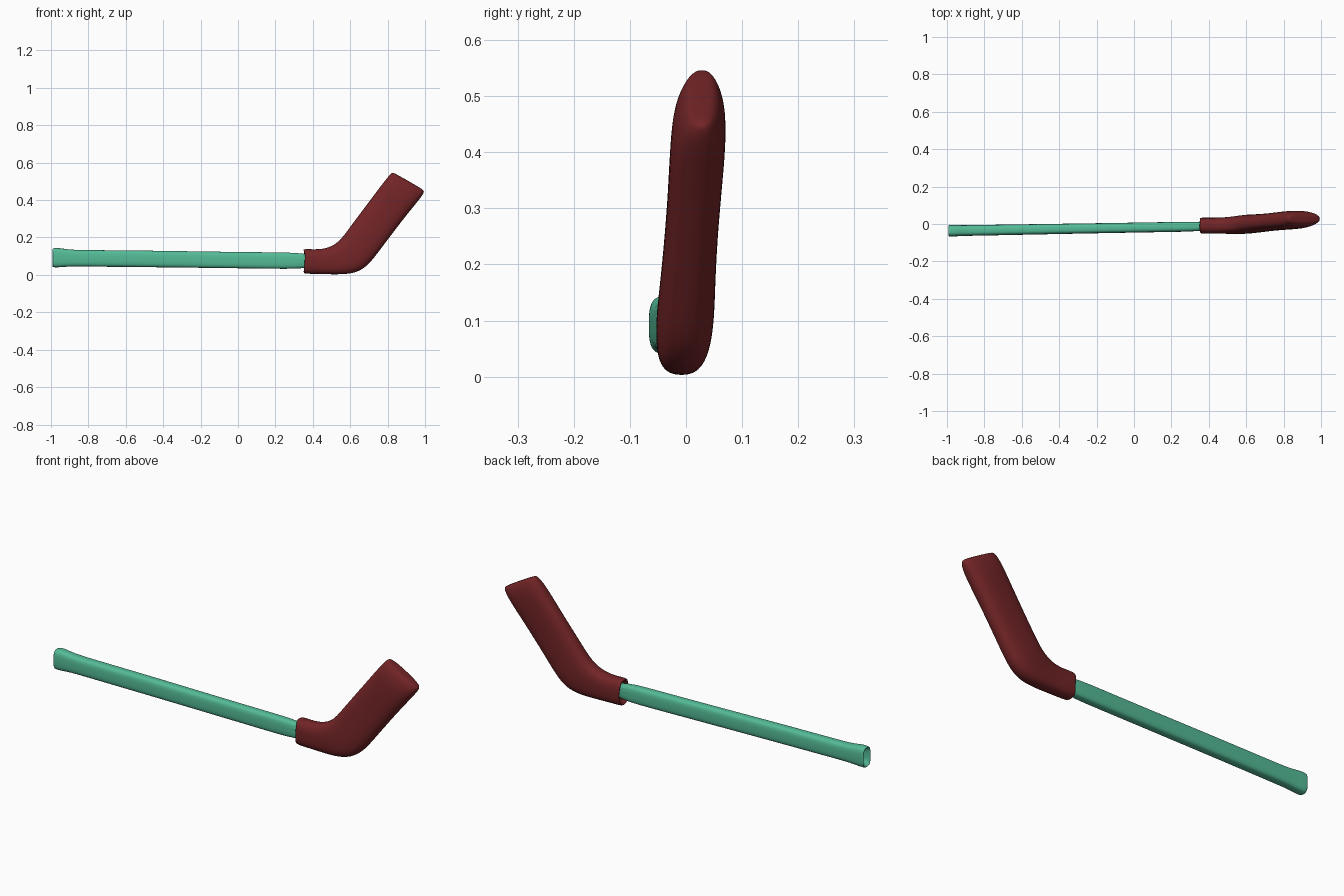
import bpy, bmesh, math, random

random.seed(4)
SIDES = 16


def material(name, rgb):
    m = bpy.data.materials.new(name)
    m.diffuse_color = (*rgb, 1)
    return m


def loft(name, sections, power, mat, ragged_ring=None):
    """Skin rounded-box rings: (bottom x, bottom z, top x, top z, centre y, half width)."""
    bm = bmesh.new()
    rings = []
    for i, (bx, bz, tx, tz, cy, hw) in enumerate(sections):
        ring = []
        for k in range(SIDES):
            a = 2 * math.pi * (k + 0.5) / SIDES
            c, s = math.cos(a), math.sin(a)
            u = math.copysign(abs(c) ** (2 / power), c)
            v = math.copysign(abs(s) ** (2 / power), s)
            x = (bx + tx) / 2 + v * (tx - bx) / 2
            z = (bz + tz) / 2 + v * (tz - bz) / 2
            if ragged_ring == i:
                x += random.uniform(-0.008, 0.006)
            ring.append(bm.verts.new((x, cy + u * hw, z)))
        rings.append(ring)
    for a, b in zip(rings, rings[1:]):
        for k in range(SIDES):
            j = (k + 1) % SIDES
            bm.faces.new((a[k], a[j], b[j], b[k]))
    bm.faces.new(rings[0][::-1])
    bm.faces.new(rings[-1])
    bmesh.ops.recalc_face_normals(bm, faces=bm.faces)
    for f in bm.faces:
        f.smooth = True
    me = bpy.data.meshes.new(name)
    bm.to_mesh(me)
    bm.free()
    me.materials.append(mat)
    ob = bpy.data.objects.new(name, me)
    bpy.context.collection.objects.link(ob)
    sub = ob.modifiers.new("smooth", 'SUBSURF')
    sub.levels = sub.render_levels = 2
    return ob


green = material("shaft_green", (0.09, 0.50, 0.31))
red = material("tape_red", (0.17, 0.018, 0.02))

# Shaft: dished, flared butt end, then a slightly sloping rounded bar
loft("shaft", [
    (-0.960, 0.070, -0.960, 0.115, -0.035, 0.012),
    (-0.975, 0.055, -0.975, 0.130, -0.035, 0.020),
    (-0.992, 0.044, -0.992, 0.138, -0.036, 0.027),
    (-0.992, 0.040, -0.992, 0.142, -0.036, 0.031),
    (-0.960, 0.039, -0.960, 0.146, -0.036, 0.031),
    (-0.910, 0.044, -0.910, 0.136, -0.035, 0.029),
    (-0.840, 0.044, -0.840, 0.133, -0.034, 0.029),
    (-0.500, 0.041, -0.500, 0.131, -0.028, 0.028),
    (-0.100, 0.036, -0.100, 0.124, -0.021, 0.027),
    (0.200, 0.032, 0.200, 0.121, -0.016, 0.027),
    (0.420, 0.030, 0.420, 0.118, -0.012, 0.027),
], 3.2, green)

# Taped blade: ragged cuff, bent heel, wide angled paddle with a blunt tip
loft("blade", [
    (0.380, 0.030, 0.380, 0.118, -0.012, 0.027),
    (0.357, 0.018, 0.357, 0.126, -0.010, 0.034),
    (0.352, 0.006, 0.352, 0.138, -0.009, 0.043),
    (0.375, 0.005, 0.370, 0.139, -0.009, 0.044),
    (0.480, 0.002, 0.435, 0.137, -0.009, 0.043),
    (0.580, 0.001, 0.480, 0.146, -0.007, 0.047),
    (0.645, 0.015, 0.525, 0.168, -0.003, 0.051),
    (0.695, 0.050, 0.560, 0.205, 0.001, 0.051),
    (0.735, 0.098, 0.592, 0.249, 0.004, 0.049),
    (0.815, 0.205, 0.660, 0.340, 0.011, 0.047),
    (0.890, 0.303, 0.728, 0.430, 0.018, 0.049),
    (0.950, 0.377, 0.780, 0.500, 0.023, 0.050),
    (0.983, 0.418, 0.805, 0.530, 0.026, 0.043),
    (0.999, 0.445, 0.822, 0.549, 0.028, 0.029),
    (0.990, 0.457, 0.832, 0.547, 0.029, 0.014),
], 2.7, red, ragged_ring=2)
